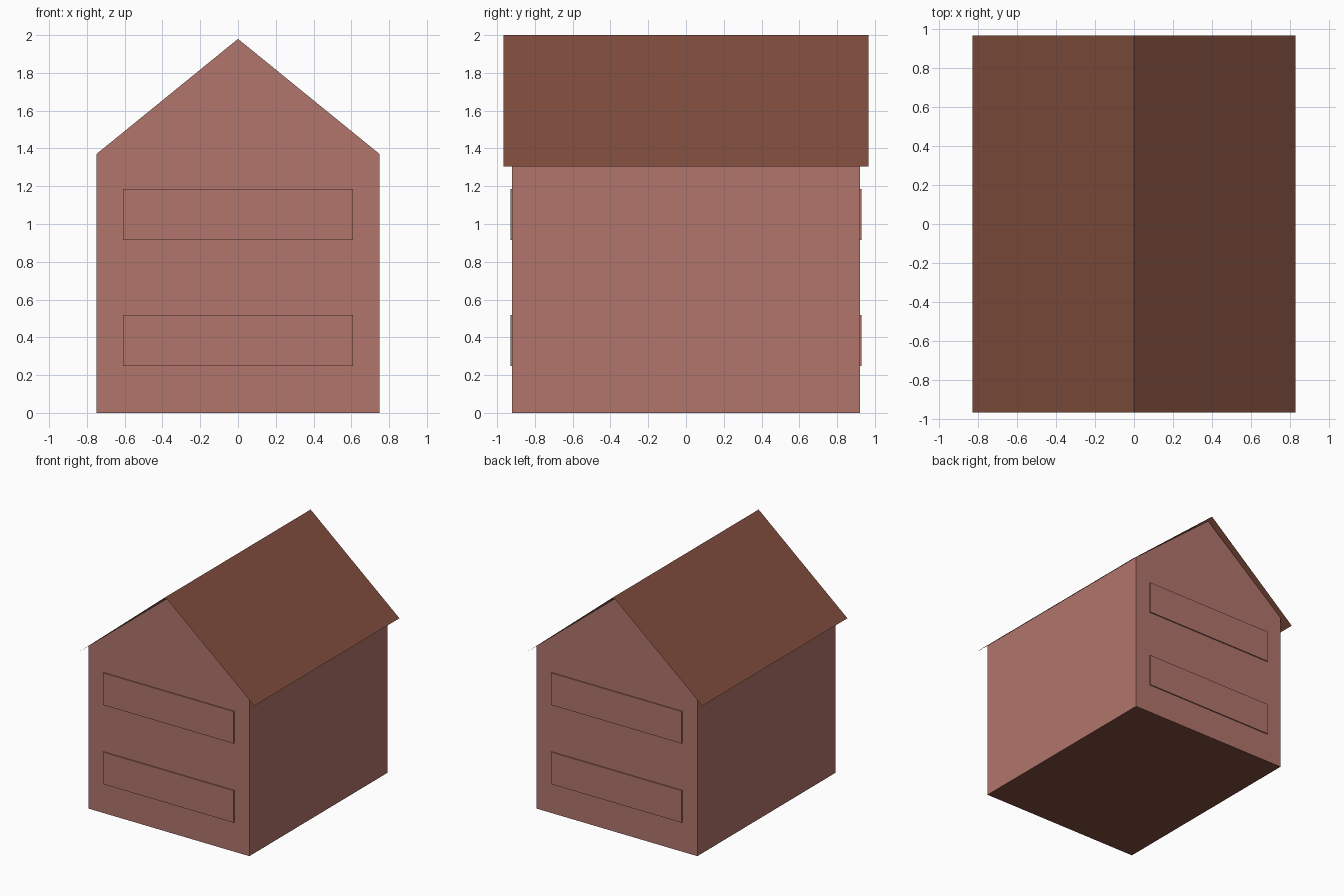
import bpy

cube = bpy.data.objects.get("Cube")
if cube:
    bpy.data.objects.remove(cube, do_unlink=True)


def material(name, color):
    mat = bpy.data.materials.new(name)
    mat.use_nodes = True
    mat.diffuse_color = color
    mat.node_tree.nodes["Principled BSDF"].inputs["Base Color"].default_value = color
    return mat


wall_mat = material("dusty red wall", (0.44, 0.178, 0.149, 1))
roof_mat = material("brown roof", (0.22, 0.076, 0.048, 1))


def extrude_profile(name, profile, half_depth, mats, closed=True):
    """Sweep an x-z profile along y; closed profiles get end caps."""
    n = len(profile)
    verts = [(x, y, z) for y in (-half_depth, half_depth) for x, z in profile]
    faces = [(i, i + n, (i + 1) % n + n, (i + 1) % n)
             for i in range(n if closed else n - 1)]
    if closed:
        faces += [tuple(range(n)), tuple(reversed(range(n, 2 * n)))]
    mesh = bpy.data.meshes.new(name)
    mesh.from_pydata(verts, [], faces)
    for mat in mats:
        mesh.materials.append(mat)
    obj = bpy.data.objects.new(name, mesh)
    bpy.context.collection.objects.link(obj)
    return obj


# Gabled walls, with a brown underside
walls = extrude_profile(
    "house_walls",
    [(-0.75, 0), (0.75, 0), (0.75, 1.37), (0, 1.98), (-0.75, 1.37)],
    0.92, [wall_mat, roof_mat])
for face in walls.data.polygons:
    if face.normal.z < -0.9:
        face.material_index = 1

# Thin overhanging roof sheet
extrude_profile("roof", [(0.828, 1.305), (0, 2.0), (-0.828, 1.305)],
                0.967, [roof_mat], closed=False)

# Shallow raised panels, two on each gable end
for end, side in (("front", -1), ("back", 1)):
    for level, z in (("lower", 0.383), ("upper", 1.05)):
        bpy.ops.mesh.primitive_cube_add(size=1, location=(0, side * 0.92, z))
        panel = bpy.context.object
        panel.name = f"{end}_{level}_panel"
        panel.scale = (1.22, 0.019, 0.27)
        panel.data.materials.append(wall_mat)
